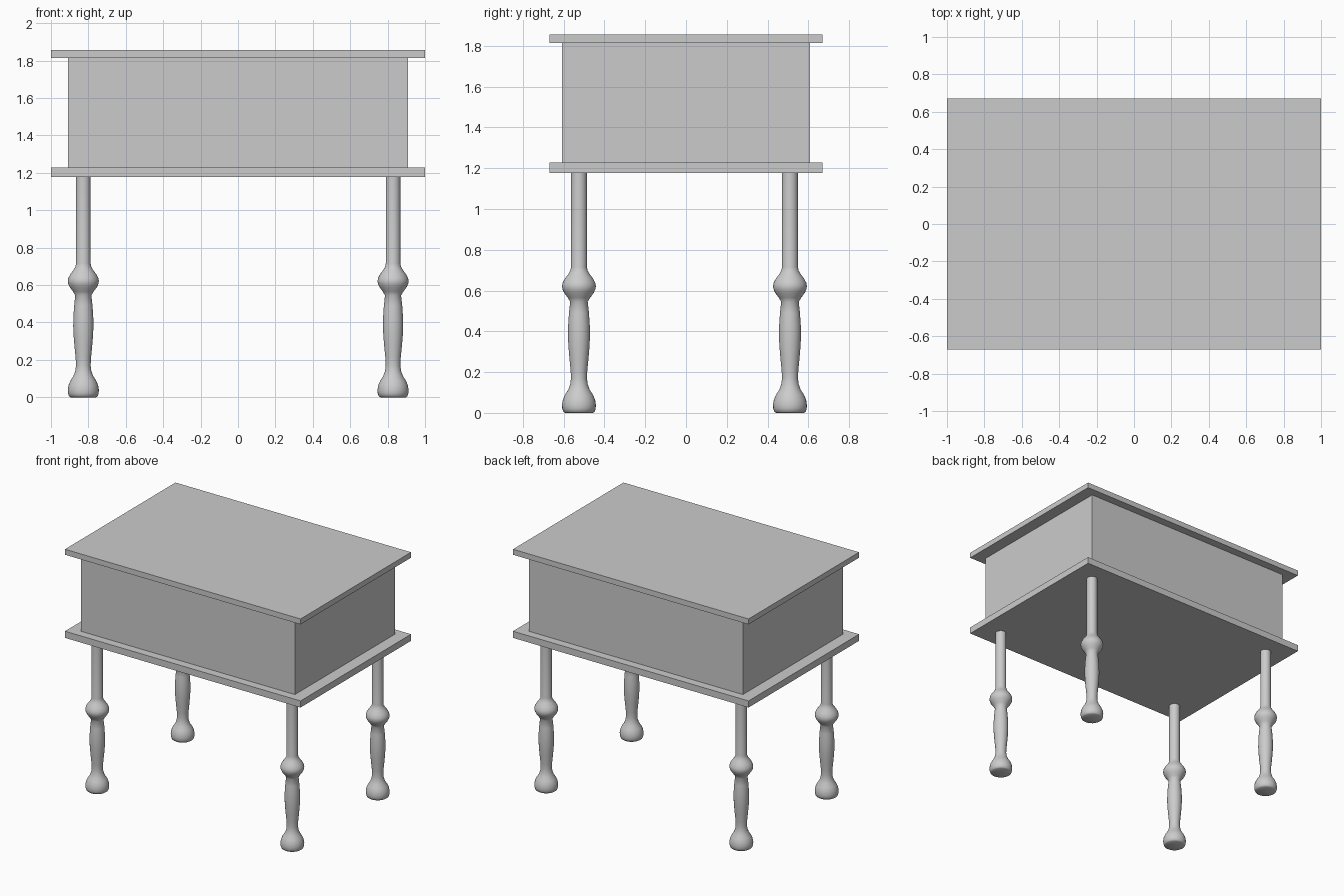
import bpy, bmesh, math

if "Cube" in bpy.data.objects:
    bpy.data.objects.remove(bpy.data.objects["Cube"])

def box(name, half_x, half_y, z0, z1):
    bpy.ops.mesh.primitive_cube_add(size=1, location=(0, 0, (z0 + z1) / 2))
    ob = bpy.context.object
    ob.name = name
    ob.scale = (2 * half_x, 2 * half_y, z1 - z0)
    bpy.ops.object.transform_apply(location=False, rotation=False, scale=True)
    return ob

# Case between two overhanging boards
box("bottom_board", 1.0, 0.67, 1.177, 1.228)
box("case_body", 0.908, 0.607, 1.228, 1.815)
box("top_board", 1.0, 0.67, 1.815, 1.857)

# Turned leg profile: (radius, height) from foot to board
PROFILE = [(0, 0), (0.068, 0), (0.077, 0.006), (0.082, 0.022), (0.083, 0.04),
           (0.079, 0.065), (0.068, 0.09), (0.053, 0.113), (0.043, 0.14),
           (0.039, 0.17), (0.041, 0.21), (0.047, 0.27), (0.052, 0.33),
           (0.054, 0.38), (0.053, 0.43), (0.049, 0.49), (0.043, 0.545),
           (0.055, 0.565), (0.072, 0.588), (0.081, 0.607), (0.083, 0.622),
           (0.080, 0.638), (0.069, 0.659), (0.053, 0.68), (0.043, 0.697),
           (0.039, 0.715), (0.039, 1.177), (0, 1.177)]

def turned_mesh(name, profile, sides=32):
    bm = bmesh.new()
    verts = [bm.verts.new((r, 0, z)) for r, z in profile]
    edges = [bm.edges.new(pair) for pair in zip(verts, verts[1:])]
    bmesh.ops.spin(bm, geom=verts + edges, cent=(0, 0, 0), axis=(0, 0, 1),
                   angle=math.tau, steps=sides)
    bmesh.ops.remove_doubles(bm, verts=bm.verts, dist=1e-4)
    bmesh.ops.recalc_face_normals(bm, faces=bm.faces)
    mesh = bpy.data.meshes.new(name)
    bm.to_mesh(mesh)
    bm.free()
    return mesh

# Four legs sharing one turned mesh
leg_mesh = turned_mesh("turned_leg", PROFILE)
for side, x in (("left", -0.827), ("right", 0.829)):
    for end, y in (("front", -0.525), ("back", 0.51)):
        leg = bpy.data.objects.new(f"{end}_{side}_leg", leg_mesh)
        leg.location = (x, y, 0)
        bpy.context.collection.objects.link(leg)

# Smooth the turning, keeping the foot and top rims crisp
bpy.ops.object.select_all(action='DESELECT')
leg.select_set(True)
bpy.context.view_layer.objects.active = leg
bpy.ops.object.shade_smooth_by_angle(angle=math.radians(40))
